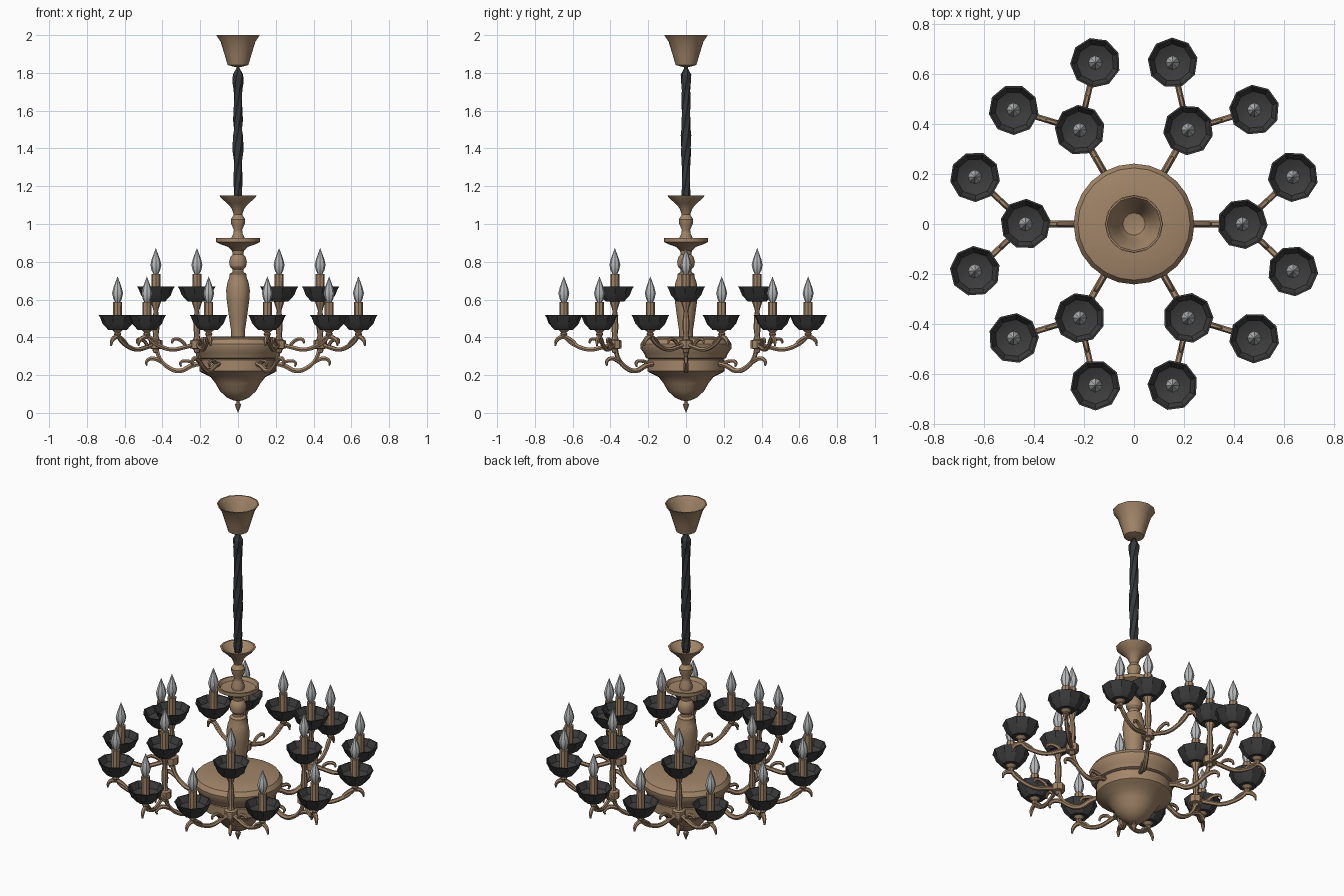
import bpy, bmesh, math, random
from mathutils import Vector

random.seed(4)


def material(name, rgb):
    m = bpy.data.materials.new(name)
    m.diffuse_color = (*rgb, 1)
    return m


BRONZE = material("antique bronze", (0.36, 0.235, 0.14))
BLACK = material("black metal", (0.045, 0.045, 0.047))
CHAIN = material("dark chain", (0.035, 0.038, 0.042))
GLASS = material("grey bulb glass", (0.50, 0.51, 0.52))


def finish(name, mesh, mat, angle=30):
    ob = bpy.data.objects.new(name, mesh)
    bpy.context.collection.objects.link(ob)
    mesh.materials.clear()
    mesh.materials.append(mat)
    bpy.ops.object.select_all(action='DESELECT')
    ob.select_set(True)
    bpy.context.view_layer.objects.active = ob
    bpy.ops.object.shade_smooth_by_angle(angle=math.radians(angle))
    return ob


def lathe(name, profile, mat, n=12, at=(0, 0, 0), spin=0.0, angle=30, twist=0.0):
    """Revolve (radius, height) points; radius 0 becomes a pole."""
    bm = bmesh.new()
    rings = []
    for k, (r, z) in enumerate(profile):
        if r == 0:
            rings.append([bm.verts.new((at[0], at[1], at[2] + z))] * n)
            continue
        rings.append([bm.verts.new((at[0] + r * math.cos(spin + twist * k + i * math.tau / n),
                                    at[1] + r * math.sin(spin + twist * k + i * math.tau / n),
                                    at[2] + z)) for i in range(n)])
    for a, b in zip(rings, rings[1:]):
        for i in range(n):
            j = (i + 1) % n
            vs = list(dict.fromkeys([a[i], a[j], b[j], b[i]]))
            if len(vs) > 2:
                bm.faces.new(vs)
    bmesh.ops.recalc_face_normals(bm, faces=bm.faces)
    me = bpy.data.meshes.new(name)
    bm.to_mesh(me)
    bm.free()
    return finish(name, me, mat, angle)


def tube(name, points, radii, mat=BRONZE):
    """Tapered tube along a smooth path."""
    cu = bpy.data.curves.new(name, 'CURVE')
    cu.dimensions = '3D'
    cu.bevel_depth = 1.0
    cu.bevel_resolution = 1
    cu.resolution_u = 4
    cu.use_fill_caps = True
    sp = cu.splines.new('BEZIER')
    sp.bezier_points.add(len(points) - 1)
    for bp, p, r in zip(sp.bezier_points, points, radii):
        bp.co = p
        bp.radius = r
        bp.handle_left_type = bp.handle_right_type = 'AUTO'
    tmp = bpy.data.objects.new("tmp", cu)
    bpy.context.collection.objects.link(tmp)
    bpy.context.view_layer.update()
    dg = bpy.context.evaluated_depsgraph_get()
    me = bpy.data.meshes.new_from_object(tmp.evaluated_get(dg))
    bpy.data.objects.remove(tmp)
    return finish(name, me, mat, 50)


# Ceiling canopy: an open cup
lathe("ceiling_canopy", [(0, 1.83), (0.02, 1.832), (0.055, 1.842), (0.072, 1.90), (0.092, 1.965),
                         (0.115, 2.0), (0.108, 2.0), (0.086, 1.965), (0.066, 1.90),
                         (0.045, 1.86), (0, 1.85)], BRONZE, 12)

# Hanging chain in a wrinkled sleeve
chain = [(0.0, 1.115), (0.02, 1.12)]
for i in range(17):
    chain.append((0.026 + random.uniform(-0.004, 0.004), 1.15 + i * 0.04))
chain += [(0.010, 1.825), (0.008, 1.845)]
lathe("hanging_chain", chain, CHAIN, 6, twist=0.25, angle=15)

# Turned centre column with flared collar, dish and vase
lathe("top_collar", [(0.022, 1.05), (0.035, 1.085), (0.058, 1.11), (0.09, 1.138), (0.098, 1.15),
                     (0.088, 1.15), (0.05, 1.115), (0, 1.10)], BRONZE, 12)
lathe("upper_spindle", [(0.022, 1.06), (0.022, 1.05), (0.038, 1.025), (0.036, 1.0),
                        (0.022, 0.97), (0.024, 0.95), (0.034, 0.93), (0.034, 0.90)], BRONZE, 12)
lathe("column_dish", [(0, 0.90), (0.095, 0.907), (0.106, 0.925), (0.116, 0.925), (0.116, 0.905),
                      (0.09, 0.892), (0.055, 0.88), (0.032, 0.86), (0.026, 0.83)], BRONZE, 16)
lathe("column_vase", [(0.026, 0.84), (0.04, 0.825), (0.047, 0.80), (0.043, 0.775), (0.03, 0.76),
                      (0.03, 0.745), (0.045, 0.735), (0.045, 0.72), (0.055, 0.695), (0.063, 0.65),
                      (0.06, 0.60), (0.048, 0.51), (0.036, 0.43), (0.036, 0.38)], BRONZE, 12)

# Main body: dome, bands and tapered bottom
lathe("body_bowl", [(0, 0.405), (0.10, 0.405), (0.18, 0.402), (0.225, 0.39), (0.242, 0.365),
                    (0.24, 0.34), (0.222, 0.315), (0.212, 0.29), (0.196, 0.285), (0.205, 0.28),
                    (0.205, 0.222), (0.19, 0.212), (0.145, 0.19), (0.118, 0.155), (0.095, 0.115),
                    (0.06, 0.082), (0.025, 0.066), (0, 0.062)], BRONZE, 24, angle=35)
lathe("bottom_finial", [(0.008, 0.075), (0.007, 0.058), (0.016, 0.045), (0.012, 0.03),
                        (0, 0.0)], BRONZE, 8)


def candle(x, y, z, tag):
    """Faceted open bowl, candle tube and flame bulb; z is the rim height."""
    lathe("drip_bowl_" + tag, [(0, -0.078), (0.05, -0.078), (0.08, -0.045), (0.093, -0.012),
                               (0.101, 0.0), (0.094, 0.0), (0.075, -0.035), (0.04, -0.05),
                               (0, -0.05)], BLACK, 9, (x, y, z), random.uniform(0, 6))
    lathe("candle_tube_" + tag, [(0.023, -0.06), (0.024, 0.068), (0, 0.068)], BRONZE, 8, (x, y, z))
    lathe("flame_bulb_" + tag, [(0.012, 0.066), (0.022, 0.085), (0.029, 0.115), (0.022, 0.145),
                                (0.010, 0.178), (0, 0.205)], GLASS, 8, (x, y, z))
    lathe("bowl_holder_" + tag, [(0.012, -0.115), (0.02, -0.10), (0.014, -0.092), (0.032, -0.076)],
          BRONZE, 8, (x, y, z))


# Six arms, each with one tall candle and a forked pair of low ones
for k in range(6):
    a = math.radians(60 * k)
    tag = str(k + 1)
    out = Vector((math.cos(a), math.sin(a), 0))
    up = Vector((0, 0, 1))

    def P(r, z):
        return out * r + up * z

    tube("arm_" + tag, [P(0.19, 0.262), P(0.245, 0.25), P(0.31, 0.222), P(0.375, 0.245),
                        P(0.415, 0.29), P(0.435, 0.35)],
         [0.012, 0.014, 0.014, 0.013, 0.011, 0.014])
    # leaf scrolls along the arm
    tube("arm_scroll_" + tag, [P(0.36, 0.235), P(0.415, 0.275), P(0.46, 0.288), P(0.485, 0.27),
                               P(0.482, 0.25)], [0.009, 0.012, 0.012, 0.009, 0.005])
    tube("arm_curl_" + tag, [P(0.22, 0.255), P(0.27, 0.275), P(0.305, 0.265), P(0.30, 0.245)],
         [0.010, 0.010, 0.009, 0.005])
    n = P(0.435, 0)
    lathe("arm_hub_" + tag, [(0, 0.315), (0.015, 0.32), (0.018, 0.338), (0.036, 0.342),
                             (0.036, 0.382), (0.02, 0.388), (0.014, 0.41), (0.019, 0.45),
                             (0.017, 0.50), (0.012, 0.54), (0.018, 0.56), (0.03, 0.595)],
          BRONZE, 8, n)
    candle(n.x, n.y, 0.668, "high_" + tag)

    for s in (-1, 1):
        b = a + s * math.radians(16.5)
        end = Vector((math.cos(b), math.sin(b), 0)) * 0.665
        d = end - n
        side = tag + ("a" if s < 0 else "b")

        def Q(t, z):
            return n + d * t + up * z

        tube("branch_" + side, [Q(0.05, 0.362), Q(0.28, 0.345), Q(0.5, 0.335), Q(0.75, 0.355),
                                Q(0.92, 0.385), Q(1.0, 0.415)],
             [0.012, 0.012, 0.012, 0.012, 0.011, 0.012])
        # curled leaf at the end and a small one near the fork
        tube("branch_scroll_" + side, [Q(0.72, 0.352), Q(0.88, 0.39), Q(1.02, 0.402),
                                       Q(1.14, 0.385), Q(1.17, 0.355)],
             [0.008, 0.011, 0.013, 0.011, 0.005])
        tube("branch_curl_" + side, [Q(0.2, 0.35), Q(0.33, 0.385), Q(0.47, 0.388), Q(0.5, 0.368)],
             [0.009, 0.010, 0.009, 0.005])
        candle(end.x, end.y, 0.518, "low_" + side)
